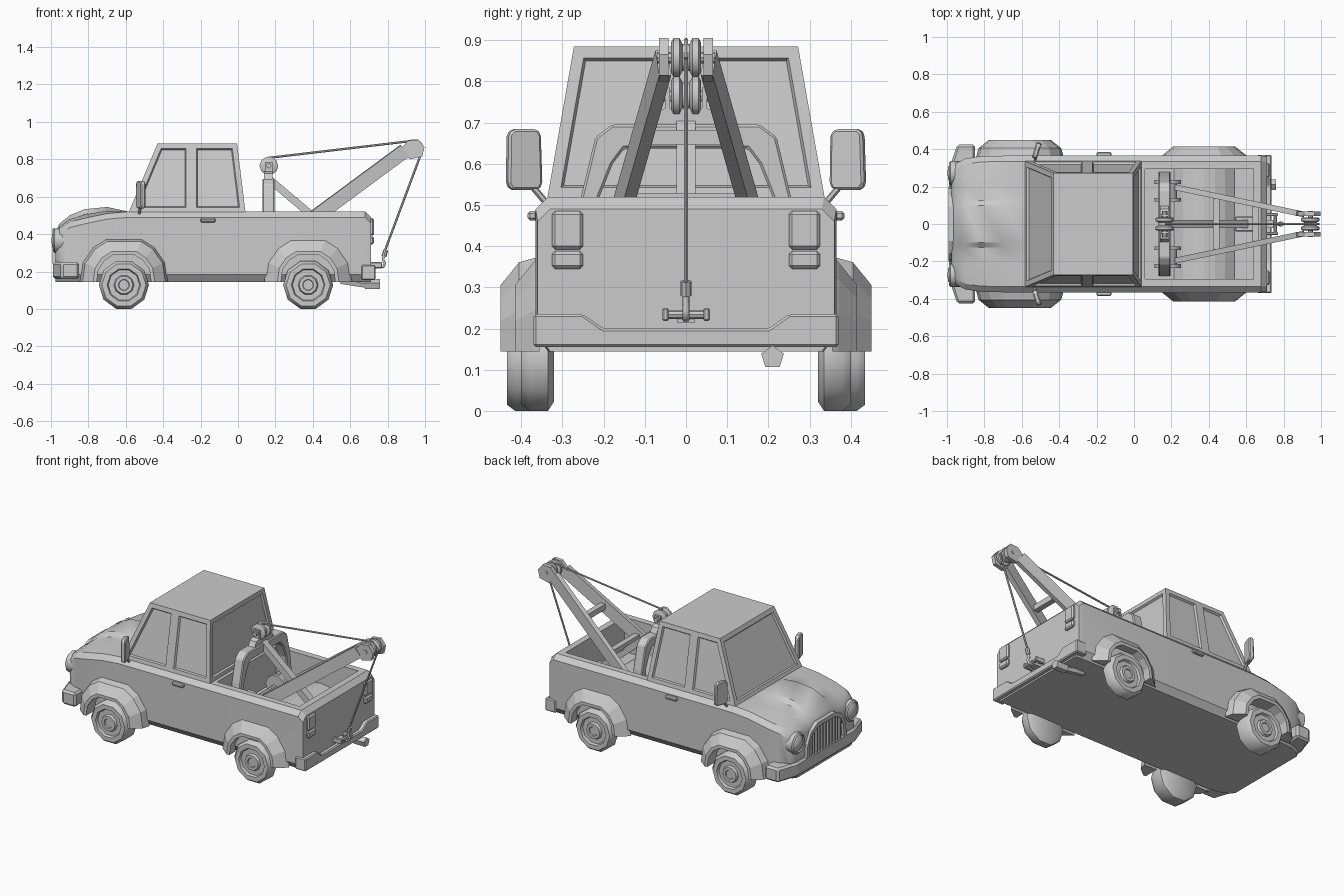
import bpy, bmesh
from math import cos, sin, pi, radians
from mathutils import Vector, Matrix

if "Cube" in bpy.data.objects:
    bpy.data.objects.remove(bpy.data.objects["Cube"])


def finish(name, bm, smooth=None, bevel=0):
    bmesh.ops.remove_doubles(bm, verts=bm.verts, dist=1e-5)
    bmesh.ops.recalc_face_normals(bm, faces=bm.faces)
    me = bpy.data.meshes.new(name)
    bm.to_mesh(me)
    bm.free()
    ob = bpy.data.objects.new(name, me)
    bpy.context.collection.objects.link(ob)
    if bevel:
        m = ob.modifiers.new("bevel", 'BEVEL')
        m.width, m.segments = bevel, 1
    if smooth:
        bpy.ops.object.select_all(action='DESELECT')
        ob.select_set(True)
        bpy.context.view_layer.objects.active = ob
        bpy.ops.object.shade_smooth_by_angle(angle=radians(smooth))
    return ob


def loft(name, rings, cap=True, wrap=False, smooth=None, bevel=0):
    bm = bmesh.new()
    vs = [[bm.verts.new(p) for p in r] for r in rings]
    n = len(vs[0])
    for a, b in zip(vs, vs[1:] + (vs[:1] if wrap else [])):
        for i in range(n):
            j = (i + 1) % n
            bm.faces.new((a[i], a[j], b[j], b[i]))
    if cap:
        bm.faces.new(vs[0])
        bm.faces.new(vs[-1])
    return finish(name, bm, smooth, bevel)


def prism(name, pts, axis, a, b, bevel=0):
    def place(u, v, w):
        return {'x': (w, u, v), 'y': (u, w, v), 'z': (u, v, w)}[axis]
    return loft(name, [[place(u, v, w) for u, v in pts] for w in (a, b)], bevel=bevel)


def box(name, lo, hi, bevel=0):
    return prism(name, [(lo[0], lo[1]), (hi[0], lo[1]), (hi[0], hi[1]), (lo[0], hi[1])],
                 'z', lo[2], hi[2], bevel)


def lathe(name, prof, c, axis='y', n=10, smooth=40):
    """Spin (radius, offset) points around an axis through c."""
    rings = []
    for r, w in prof:
        ring = []
        for k in range(n):
            u, v = r * cos(2 * pi * k / n), r * sin(2 * pi * k / n)
            ring.append((c[0] + u, c[1] + w, c[2] + v) if axis == 'y'
                        else (c[0] + w, c[1] + u, c[2] + v))
        rings.append(ring)
    bm = bmesh.new()
    vs = [[bm.verts.new(p) for p in r] for r in rings]
    for a, b in zip(vs, vs[1:]):
        for k in range(n):
            j = (k + 1) % n
            bm.faces.new((a[k], a[j], b[j], b[k]))
    bmesh.ops.remove_doubles(bm, verts=bm.verts, dist=1e-5)
    bmesh.ops.dissolve_degenerate(bm, edges=bm.edges, dist=1e-6)
    return finish(name, bm, smooth)


def bar(name, p, q, w, h=None, n=6):
    """Square beam (w by h), or round rod of radius w when h is None."""
    p, q = Vector(p), Vector(q)
    d = q - p
    bm = bmesh.new()
    if h:
        mat = d.to_track_quat('X', 'Z').to_matrix().to_4x4()
        bmesh.ops.create_cube(bm, size=1, matrix=Matrix.Translation((p + q) / 2) @ mat
                              @ Matrix.Diagonal((d.length, w, h, 1)))
    else:
        mat = d.to_track_quat('Z', 'Y').to_matrix().to_4x4()
        bmesh.ops.create_cone(bm, cap_ends=True, segments=n, radius1=w, radius2=w,
                              depth=d.length, matrix=Matrix.Translation((p + q) / 2) @ mat)
    return finish(name, bm)


# Body with crowned hood: (x, half width, shoulder z, centre z)
rings = []
for x, w, zs, zt in [(-.975, .30, .36, .41), (-.955, .325, .40, .455), (-.9, .35, .435, .50),
                     (-.82, .362, .455, .533), (-.7, .365, .48, .545), (-.585, .365, .49, .52),
                     (.04, .365, .49, .52), (.68, .365, .49, .52), (.71, .36, .46, .49)]:
    zf = zs + .03
    half = [(w - .03, .145), (w, .185), (w, zs), (w - .03, zf), (.21, zf + .4 * (zt - zf)),
            (.125, zf + .45 * (zt - zf)), (.1, zt)]
    rings.append([(x, y, z) for y, z in half] + [(x, -y, z) for y, z in reversed(half)])
body = loft("body", rings, smooth=30)

# Open bed cut into the body
cutter = box("bed_cutter", (.06, -.295, .30), (.64, .295, .8))
cutter.hide_render = True
cutter.display_type = 'WIRE'
cut = body.modifiers.new("bed", 'BOOLEAN')
cut.operation, cut.object, cut.solver = 'DIFFERENCE', cutter, 'EXACT'
prism("bed_wheel_hump", [(.375 + .225 * cos(k * pi / 12), .145 + .225 * sin(k * pi / 12))
                         for k in range(13)], 'y', -.296, .296)

# Cab with recessed windows
bm = bmesh.new()
lo = [(-.585, .337), (-.25, .337), (.04, .337)]
hi = [(-.43, .272), (-.25, .272), (-.005, .272)]
ring = lambda pts, z: [bm.verts.new((x, y, z)) for x, y in pts] + \
    [bm.verts.new((x, -y, z)) for x, y in reversed(pts)]
b, t = ring(lo, .515), ring(hi, .885)
panes = [bm.faces.new((b[i], b[(i + 1) % 6], t[(i + 1) % 6], t[i])) for i in range(6)]
bm.faces.new(b)
bm.faces.new(t)
bmesh.ops.recalc_face_normals(bm, faces=bm.faces)
bmesh.ops.inset_individual(bm, faces=panes, thickness=.028, depth=0, use_even_offset=True)
bmesh.ops.inset_individual(bm, faces=panes, thickness=.006, depth=-.012, use_even_offset=True)
finish("cab", bm)

# Wheels, fenders and side fittings
arch = [(-.235, 0), (-.22, .105), (-.165, .185), (-.095, .23),
        (.095, .23), (.165, .185), (.22, .105), (.235, 0)]
for s, side in ((1, "left"), (-1, "right")):
    for x, yo, end in ((-.61, .45, "front"), (.375, .415, "rear")):
        o = yo - .015
        prof = [(0, .32), (.11, .32), (.134, .335), (.134, o - .02), (.118, o), (.09, o),
                (.084, o - .015), (.054, o - .015), (.048, o), (.03, o), (.027, o - .006), (0, o - .006)]
        lathe(f"{end}_{side}_wheel", [(r, s * w) for r, w in prof], (x, 0, .128))
        loft(f"{end}_{side}_fender",
             [[(x + dx * k, s * y, .145 + dz * k) for k, y in
               ((1, .355), (.94, yo - .045), (.7, yo), (.62, yo), (.62, .355))]
              for dx, dz in arch])
    box(f"{side}_door_handle", (-.2, min(s * .36, s * .385), .463),
        (-.12, max(s * .36, s * .385), .485), .006)
    # Mirror on its stalk
    m = prism(f"{side}_mirror", [(-.035, -.075), (.035, -.075), (.044, -.06), (.04, .06),
                                 (.03, .072), (-.03, .072), (-.042, .06), (-.044, -.06)],
              'x', -.014, .014, .006)
    m.location = (-.52, s * .393, .612)
    m.rotation_euler = (0, 0, s * radians(-18))
    bar(f"{side}_mirror_arm", (-.53, s * .335, .50), (-.52, s * .385, .56), .008)
    # Lamps
    lathe(f"{side}_headlight", [(0, .06), (.066, .06), (.066, -.012), (.056, -.02), (.052, -.012),
                                (.035, -.025), (0, -.03)], (-.968, s * .272, .365), 'x', 12)
    for za, zb, part in ((.345, .388, "lower"), (.392, .485, "upper")):
        box(f"{side}_{part}_tail_light", (.70, s * .2875 - .038, za), (.727, s * .2875 + .038, zb), .008)

# Bumpers
outer = [(-.99, .29), (-.945, .425), (-.85, .425), (-.85, .33)]
prism("front_bumper", outer + [(x, -y) for x, y in reversed(outer)], 'z', .16, .25, .012)
rear = [(.37, .155), (.37, .235), (.25, .235), (.2, .2)]
prism("rear_bumper", rear + [(-y, z) for y, z in reversed(rear)], 'x', .66, .735, .006)

# Grille: arched frame and bars
ga = [(.2, .24), (.19, .33), (.155, .395), (.09, .43)]
gb = [(.175, .24), (.168, .325), (.14, .375), (.08, .405)]
full = lambda h: h + [(-y, z) for y, z in reversed(h)]
A, B = full(ga), full(gb)
loft("grille_frame", [[(-.992, *a), (-.95, *a), (-.95, *c), (-.992, *c)] for a, c in zip(A, B)])
for k in range(-5, 6):
    y = k * .029
    top = .405 if abs(y) < .08 else .405 - (abs(y) - .08) * .55
    box(f"grille_bar_{k + 6}", (-.987, y - .006, .24), (-.96, y + .006, top))

# Hoist frame with pulley bracket and central strut
fo = [(.28, .3), (.255, .52), (.22, .665), (.18, .695)]
fi = [(.225, .3), (.21, .52), (.178, .60), (.15, .637)]
prism("hoist_frame", full(fo) + list(reversed(full(fi))), 'x', .13, .195, .006)
prism("pulley_bracket", full([(.1, .69), (.08, .725), (.05, .735)]), 'x', .14, .185)
bar("hoist_strut", (.17, 0, .69), (.62, 0, .31), .045, .04)
box("strut_foot", (.54, -.04, .30), (.64, .04, .345), .006)
bar("winch_axle", (.175, -.27, .36), (.175, .27, .36), .014, n=8)

# Boom arms, tip plates and winch drums
for s, side in ((1, "left"), (-1, "right")):
    bar(f"{side}_boom_arm", (.2, s * .2, .335), (.89, s * .055, .845), .03, .075)
    prism(f"{side}_boom_tip", [(.865, .85), (.91, .9), (.965, .905), (.997, .865), (.985, .815), (.92, .8)],
          'y', s * .042, s * .066)
    lathe(f"{side}_winch_drum", [(r, s * w) for r, w in
                                 ((0, .12), (.07, .12), (.07, .14), (.05, .14), (.05, .215),
                                  (.07, .215), (.07, .235), (0, .235))], (.18, 0, .365))
    box(f"{side}_pulley_cheek", (.145, s * .045 - .006, .70), (.185, s * .045 + .006, .785))
for k, (x, z, y) in enumerate(((.65, .665, .105), (.44, .51, .15))):
    bar(f"boom_crossbar_{k + 1}", (x, -y, z), (x, y, z), .035, .035)

# Grooved pulleys with axle
groove = [(0, -.036), (.04, -.036), (.05, -.03), (.05, -.016), (.034, -.008), (.034, .008),
          (.05, .016), (.05, .03), (.04, .036), (0, .036)]
for name, c in (("frame_pulley", (.165, 0, .765)), ("boom_pulley", (.943, 0, .858))):
    lathe(name, groove, c)
    bar(name + "_axle", (c[0], -.07, c[2]), (c[0], .07, c[2]), .014, n=8)

# Cable, hook and tow hitch
bar("top_cable", (.165, 0, .808), (.945, 0, .9), .006)
bar("tip_cable", (.945, 0, .9), (.988, 0, .855), .006)
bar("drop_cable", (.988, 0, .855), (.785, 0, .31), .006)
bar("hook_socket", (.79, 0, .315), (.78, 0, .28), .013, n=8)
cu = bpy.data.curves.new("hook", 'CURVE')
cu.dimensions, cu.bevel_depth, cu.bevel_resolution = '3D', .008, 1
cu.use_fill_caps = True
pts = [(.78, .285), (.775, .262), (.785, .243), (.778, .226), (.76, .222), (.748, .235), (.75, .25)]
sp = cu.splines.new('POLY')
sp.points.add(len(pts) - 1)
for p, (x, z) in zip(sp.points, pts):
    p.co = (x, 0, z, 1)
bpy.context.collection.objects.link(bpy.data.objects.new("hook", cu))
box("hitch_plate", (.70, -.022, .215), (.755, .022, .232))
bar("hitch_bar", (.755, -.058, .234), (.755, .058, .234), .01, n=8)
for s in (1, -1):
    box(f"hitch_lug_{'left' if s > 0 else 'right'}", (.70, s * .05 - .008, .218), (.77, s * .05 + .008, .25), .004)

# Exhaust pipe
bar("exhaust_pipe", (.55, .21, .15), (.69, .21, .128), .02, n=5)
bar("exhaust_tip", (.68, .21, .13), (.76, .21, .13), .029, n=5)
